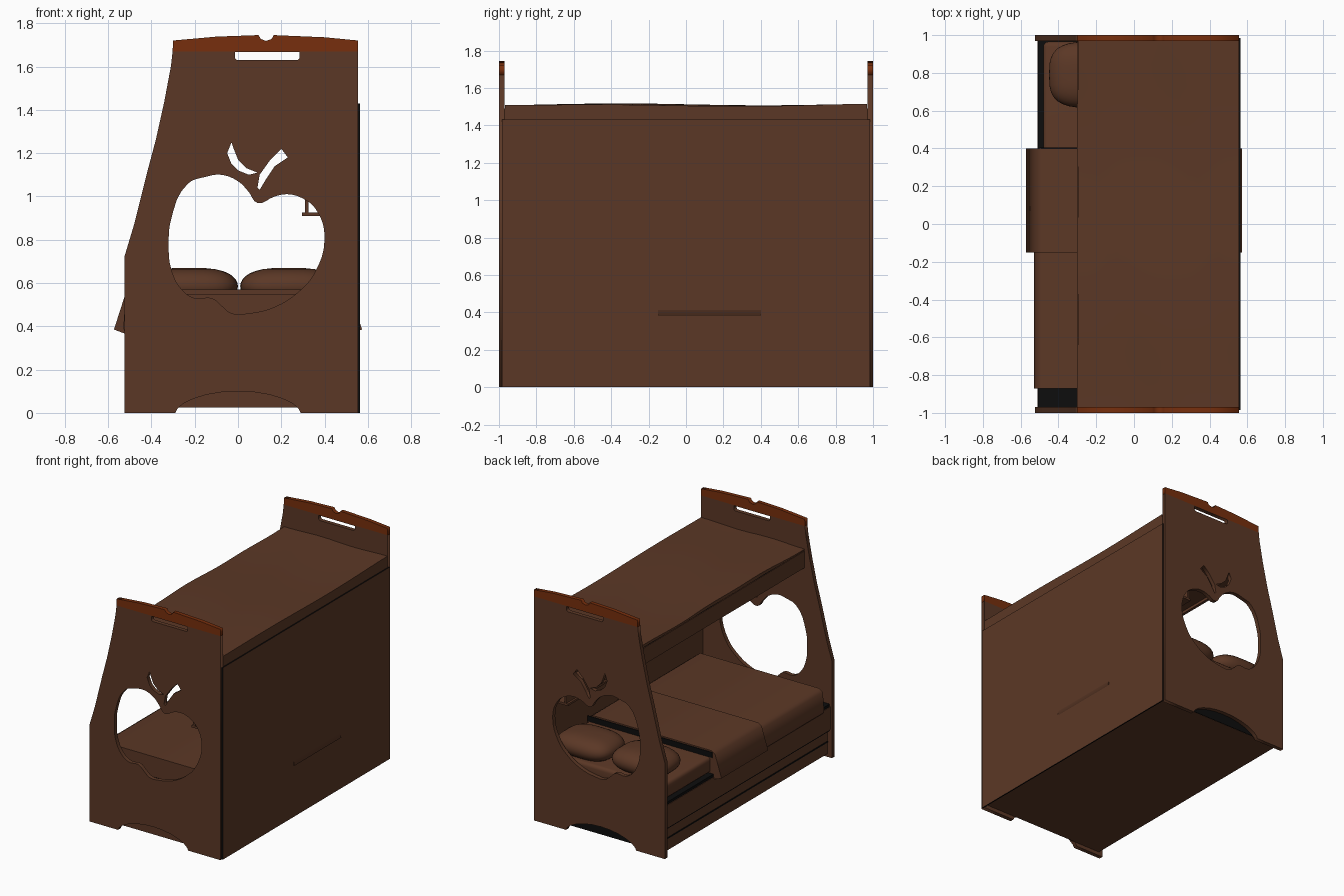
import bpy, bmesh, math
from mathutils import Matrix

cube = bpy.data.objects.get("Cube")
if cube:
    bpy.data.objects.remove(cube, do_unlink=True)


def material(name, rgb):
    m = bpy.data.materials.new(name)
    m.use_nodes = True
    m.diffuse_color = (*rgb, 1)
    m.node_tree.nodes["Principled BSDF"].inputs["Base Color"].default_value = (*rgb, 1)
    return m


brown = material("brown wood", (.105, .039, .019))
orange = material("orange trim", (.185, .028, .004))
black = material("black gap", (.004, .004, .004))


def add_mesh(name, mesh, mat):
    ob = bpy.data.objects.new(name, mesh)
    bpy.context.scene.collection.objects.link(ob)
    mesh.materials.clear()
    mesh.materials.append(mat)
    return ob


def smooth(ob, angle=35):
    bpy.ops.object.select_all(action='DESELECT')
    bpy.context.view_layer.objects.active = ob
    ob.select_set(True)
    bpy.ops.object.shade_smooth_by_angle(angle=math.radians(angle))


def box(name, x, y, z, mat=brown, bevel=0):
    bm = bmesh.new()
    bmesh.ops.create_cube(bm, size=1)
    for v in bm.verts:
        for i, (lo, hi) in enumerate((x, y, z)):
            v.co[i] = hi if v.co[i] > 0 else lo
    if bevel:
        bmesh.ops.bevel(bm, geom=bm.edges[:], offset=bevel, segments=3,
                        profile=.5, affect='EDGES')
    mesh = bpy.data.meshes.new(name)
    bm.to_mesh(mesh)
    bm.free()
    ob = add_mesh(name, mesh, mat)
    if bevel:
        smooth(ob)
    return ob


def plate(name, loops, y, thick, mat=brown, bevel=0):
    """Fill x-z loops (later ones are holes) and give them depth along y.
    Each loop is (points, is_rounded)."""
    cu = bpy.data.curves.new(name, 'CURVE')
    cu.dimensions = '2D'
    cu.fill_mode = 'BOTH'
    cu.extrude = thick / 2
    cu.resolution_u = 4
    for pts, rounded in loops:
        sp = cu.splines.new('BEZIER')
        sp.bezier_points.add(len(pts) - 1)
        sp.use_cyclic_u = True
        sp.resolution_u = 4 if rounded else 1
        for bp, (px, pz) in zip(sp.bezier_points, pts):
            bp.co = (px, pz, 0)
            bp.handle_left_type = bp.handle_right_type = 'AUTO' if rounded else 'VECTOR'
    temp = bpy.data.objects.new(name + " helper", cu)
    bpy.context.scene.collection.objects.link(temp)
    dg = bpy.context.evaluated_depsgraph_get()
    mesh = bpy.data.meshes.new_from_object(temp.evaluated_get(dg))
    bpy.data.objects.remove(temp)
    mesh.transform(Matrix.Translation((0, y, 0)) @ Matrix.Rotation(math.pi / 2, 4, 'X'))
    bm = bmesh.new()
    bm.from_mesh(mesh)
    bmesh.ops.remove_doubles(bm, verts=bm.verts[:], dist=.0005)
    bmesh.ops.recalc_face_normals(bm, faces=bm.faces[:])
    bm.to_mesh(mesh)
    bm.free()
    return add_mesh(name, mesh, mat)


# End panels with fruit, stem, leaf and handle cut-outs
arch = [(.29 * math.cos(a), .1 * math.sin(a) ** 1.2)
        for a in [math.pi * (1 - i / 12) for i in range(1, 12)]]
outline = ([(-.525, 0), (-.29, 0)] + arch +
           [(.29, 0), (.555, 0), (.555, 1.67), (-.302, 1.67), (-.31, 1.6), (-.34, 1.44),
            (-.38, 1.26), (-.42, 1.11), (-.48, .87), (-.525, .72)])
fruit = [(.09, .97), (.17, 1), (.23, 1.01), (.3, .99), (.36, .94), (.4, .81), (.35, .64),
         (.28, .56), (.17, .49), (.05, .46), (-.03, .46), (-.07, .49), (-.12, .53),
         (-.2, .53), (-.26, .57), (-.31, .67), (-.32, .78), (-.31, .89), (-.23, 1.06),
         (-.15, 1.09), (-.08, 1.1), (0, 1.07), (.05, 1.02)]
leaf = [(.09, 1.04), (.1, 1.1), (.15, 1.17), (.2, 1.22), (.23, 1.18), (.17, 1.14),
        (.13, 1.08), (.1, 1.03)]
stem = [(-.03, 1.25), (-.05, 1.2), (-.03, 1.15), (0, 1.12), (.05, 1.1), (.09, 1.11),
        (.04, 1.13), (0, 1.17), (-.02, 1.22)]
slot = [(-.015, 1.64), (-.005, 1.63), (.275, 1.63), (.285, 1.64), (.285, 1.667), (-.015, 1.667)]
band = [(-.302, 1.67), (.555, 1.67), (.555, 1.72), (.4, 1.735), (.165, 1.745), (.155, 1.727),
        (.13, 1.718), (.105, 1.727), (.095, 1.745), (-.1, 1.738), (-.3, 1.72)]
for side, y in (("front", -.985), ("back", .985)):
    plate(side + "_end_panel", [(outline, False), (fruit, True), (leaf, False),
                                (stem, False), (slot, False)], y, .03)
    plate(side + "_top_band", [(band, False)], y, .03, orange)

# Long wall with dark edges
wall = box("long_wall", (.555, .564), (-.985, .985), (0, 1.43))
wall.data.materials.append(black)
for f in wall.data.polygons:
    f.material_index = 0 if abs(f.normal.x) > .5 else 1
box("inner_wall", (.54, .555), (-.97, .97), (.02, 1.49))

# Lower bed base: drawer, rail, dark grooves and slatted bed
box("drawer_box", (-.49, .54), (-.966, .966), (.025, .2))
box("arch_shadow_plate", (-.29, .29), (.966, .97), (.026, .12), black)
box("drawer_groove", (-.493, -.48), (-.966, .966), (.11, .12), black)
box("rail_groove", (-.5, -.47), (-.968, .968), (.195, .21), black)
box("lower_rail", (-.512, -.49), (-.97, .97), (.21, .38))
box("slatted_base", (-.508, .54), (-.968, .968), (.2, .4), black)
box("lower_mattress", (-.48, .53), (-.86, .965), (.4, .52), brown, .025)

# Pillows: puffed, squared-off ellipsoids
for i, cx in enumerate((-.225, .235)):
    bm = bmesh.new()
    bmesh.ops.create_uvsphere(bm, u_segments=32, v_segments=16, radius=1)
    for v in bm.verts:
        sx, sy = (math.copysign(abs(c) ** .65, c) for c in v.co.xy)
        v.co = (cx + .225 * sx, .79 + .175 * sy, .585 + .085 * v.co.z)
    mesh = bpy.data.meshes.new("pillow")
    bm.to_mesh(mesh)
    bm.free()
    smooth(add_mesh("pillow_%d" % (i + 1), mesh, brown), 60)


# Blanket and its folded-over section
def draped(reach, top, hem):
    half = [(.49, top), (.52, top - .02), (reach, hem + .02), (.52, hem)]
    return half + [(-x, z) for x, z in reversed(half)]


plate("blanket", [(draped(.53, .55, .37), False)], -.51, .72)
plate("blanket_fold", [(draped(.573, .57, .365), False)], .125, .55)
box("blanket_dark_edge", (-.5, .53), (.4, .405), (.52, .56), black)

# Shelf along the long wall
box("shelf_board", (.295, .54), (-.97, .97), (.91, .925))
box("shelf_front", (.31, .325), (-.97, .97), (.925, 1.03))

# Upper bunk: rail, slab, dark seam and wavy mattress top
box("upper_slab", (-.28, .545), (-.97, .97), (1.38, 1.48))
box("upper_rail", (-.3, -.28), (-.97, .97), (1.36, 1.485))
box("upper_seam", (-.295, .545), (-.969, .969), (1.48, 1.492), black)
bm = bmesh.new()
bmesh.ops.create_grid(bm, x_segments=16, y_segments=32, size=1)
for v in bm.verts:
    gx, gy = v.co.xy
    v.co = (.128 + .427 * gx + .004 * math.sin(9 * gy) * -min(gx, 0), .968 * gy,
            1.508 + .005 * math.sin(4 * gy + 3) + .004 * math.sin(5 * gx + 3 * gy))
low = bmesh.ops.extrude_face_region(bm, geom=bm.faces[:])
for v in (g for g in low["geom"] if isinstance(g, bmesh.types.BMVert)):
    v.co.z = 1.49
bmesh.ops.recalc_face_normals(bm, faces=bm.faces[:])
mesh = bpy.data.meshes.new("upper_mattress")
bm.to_mesh(mesh)
bm.free()
smooth(add_mesh("upper_mattress", mesh, brown))
